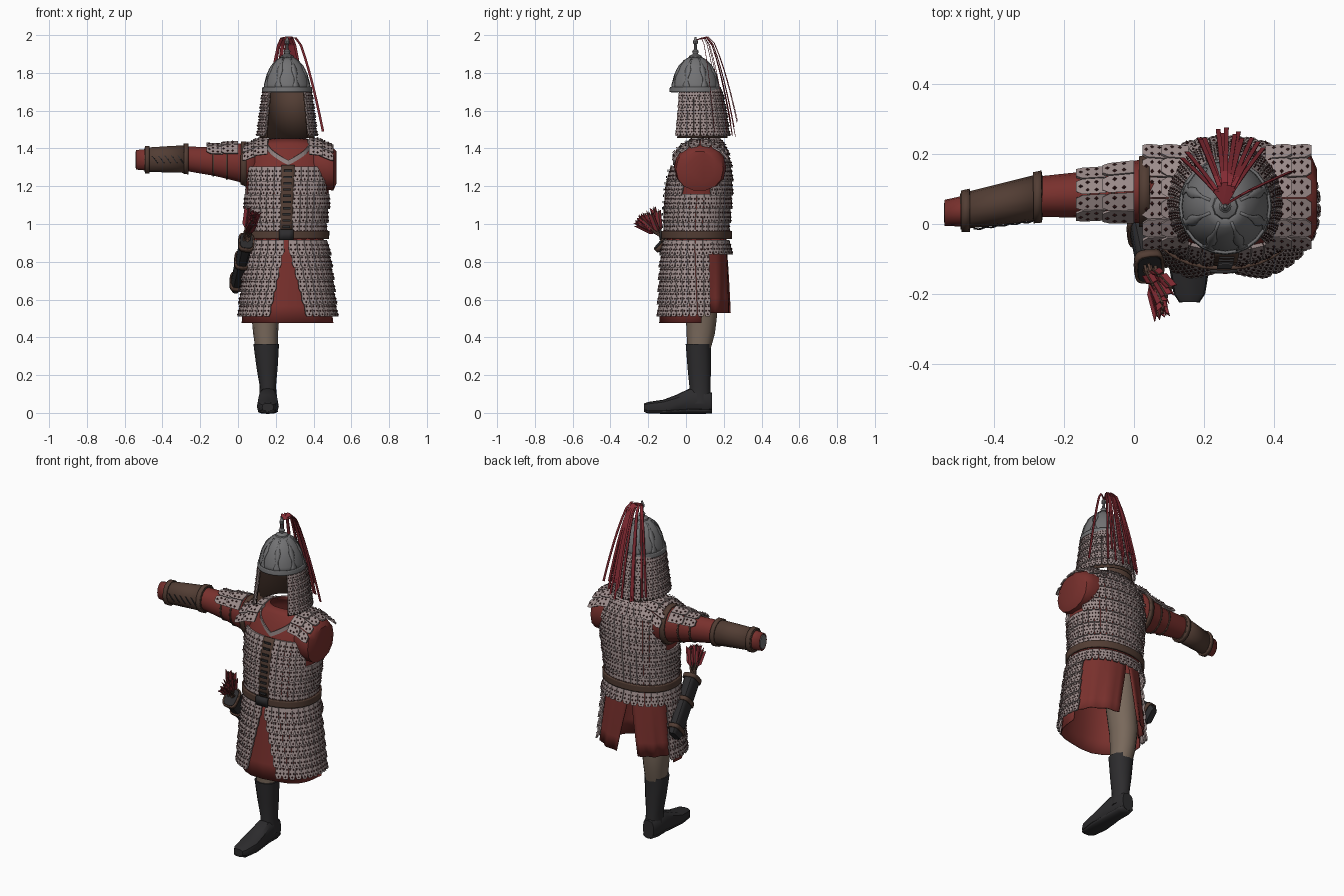
import bpy, bmesh, random
from math import sin, cos, radians, pi
from mathutils import Vector, Matrix

if "Cube" in bpy.data.objects:
    bpy.data.objects.remove(bpy.data.objects["Cube"])
random.seed(4)

def mat(name, *c):
    m = bpy.data.materials.new(name)
    m.diffuse_color = (*c, 1)
    m.use_nodes = True
    m.node_tree.nodes["Principled BSDF"].inputs["Base Color"].default_value = m.diffuse_color
    return m

RED, PLATE = mat("red_cloth", .19, .03, .026), mat("plate", .33, .26, .255)
BROWN, DARK = mat("leather", .085, .047, .034), mat("dark_leather", .026, .025, .027)
TAN, STEEL = mat("trousers", .19, .14, .105), mat("steel", .17, .17, .175)
RIVET, BRIGHT = mat("rivet", .05, .012, .012), mat("tassel_red", .24, .025, .035)

def mesh(name, verts, faces, mats, idx=None, thick=0, smooth=False):
    me = bpy.data.meshes.new(name)
    me.from_pydata([tuple(v) for v in verts], [], faces)
    for m in mats:
        me.materials.append(m)
    if idx:
        me.polygons.foreach_set("material_index", idx)
    bm = bmesh.new()
    bm.from_mesh(me)
    bmesh.ops.recalc_face_normals(bm, faces=bm.faces)
    bm.to_mesh(me)
    bm.free()
    ob = bpy.data.objects.new(name, me)
    bpy.context.collection.objects.link(ob)
    if thick:
        mod = ob.modifiers.new("thickness", 'SOLIDIFY')
        mod.thickness, mod.offset = thick, 0
    if smooth:
        bpy.ops.object.select_all(action='DESELECT')
        ob.select_set(True)
        bpy.context.view_layer.objects.active = ob
        bpy.ops.object.shade_smooth_by_angle(angle=radians(35))
    return ob

def lin(a, b, n):
    return [a + (b - a) * i / n for i in range(n + 1)]

def tube(keys, axis='z', e=2.2):
    """Surface f(angle, t, offset) through oval sections (t, c1, c2, r1, r2)."""
    def f(s, t, off=0):
        i = 0
        while i < len(keys) - 2 and t > keys[i + 1][0]:
            i += 1
        a, b = keys[i], keys[i + 1]
        k = min(1.2, max(-.2, (t - a[0]) / (b[0] - a[0])))
        c1, c2, r1, r2 = (a[j] + (b[j] - a[j]) * k for j in range(1, 5))
        c, d = cos(radians(s)), sin(radians(s))
        p = c1 + (r1 + off) * abs(c) ** (2 / e) * (1 if c > 0 else -1)
        q = c2 + (r2 + off) * abs(d) ** (2 / e) * (1 if d > 0 else -1)
        return Vector({'z': (p, q, t), 'x': (t, p, q), 'y': (p, t, q)}[axis])
    f.ts = [k[0] for k in keys]
    return f

def grid(name, f, ss, ts, m, off=0, closed=False, caps=False, thick=0, smooth=True):
    n, cols = len(ss), len(ss) if closed else len(ss) - 1
    v = [f(s, t, off) for t in ts for s in ss]
    fc = [(j*n + i, j*n + (i+1) % n, (j+1)*n + (i+1) % n, (j+1)*n + i)
          for j in range(len(ts) - 1) for i in range(cols)]
    if caps:
        fc += [tuple(range(n)), tuple(range(len(v) - n, len(v)))]
    return mesh(name, v, fc, [m], thick=thick, smooth=smooth)

def ring(n=20):
    return lin(0, 360, n)[:-1]

SHAPE = [(-.47, 0), (.47, 0), (.47, .74), (.3, .95), (-.3, .95), (-.47, .74)]
def plates(name, f, rows, base=.006, lift=.011):
    """Overlapping lamellae; each row is (s0, s1, count, t_top, t_bottom)."""
    V, F, I = [], [], []
    for s0, s1, n, t0, t1 in rows:
        w = (s1 - s0) / n
        for i in range(n):
            P = lambda u, v, o: f(s0 + w*(i + .5 + u), t0 + (t1 - t0)*v, base + lift*v + o)
            b = len(V)
            V += [P(u, v, .007) for u, v in SHAPE] + [P(u, v, -.003) for u, v in SHAPE]
            F.append(tuple(range(b, b + 6)))
            F += [(b + k, b + (k+1) % 6, b + 6 + (k+1) % 6, b + 6 + k) for k in range(6)]
            I += [0] * 7
            for u, v in ((-.24, .3), (.24, .3), (-.24, .58), (.24, .58), (0, .8)):
                b = len(V)
                V += [P(u + x, v + y, .0075) for x, y in ((.11, 0), (0, .07), (-.11, 0), (0, -.07))]
                V.append(P(u, v, .012))
                F += [(b + k, b + (k+1) % 4, b + 4) for k in range(4)]
                I += [1] * 4
    return mesh(name, V, F, [PLATE, RIVET], I)

def strip(name, pts, side, m, thick=.006):
    side = Vector(side)
    v = [q for p in pts for q in (Vector(p) - side, Vector(p) + side)]
    return mesh(name, v, [(2*i, 2*i+1, 2*i+3, 2*i+2) for i in range(len(pts) - 1)], [m], thick=thick)

# tunic torso
torso = tube([(.9, .255, .055, .195, .155), (.97, .256, .056, .196, .156), (1.05, .257, .06, .203, .16),
              (1.2, .261, .07, .215, .16), (1.3, .265, .08, .22, .145), (1.38, .267, .09, .2, .118),
              (1.42, .266, .095, .165, .098), (1.45, .263, .1, .1, .075)])
grid("tunic_torso", torso, ring(28), torso.ts, RED, closed=True, thick=.006)
rows = []
for i in range(5):
    t = 1.305 - .073 * i
    if t > 1.2:
        rows += [(207, 264, 6, t, t - .085), (276, 333, 6, t, t - .085), (18, 162, 14, t, t - .085)]
    else:
        rows += [(-84, 264, 34, t, t - .085)]
rows += [(28, 152, 12, 1.37, 1.295), (40, 140, 9, 1.425, 1.36)]
plates("torso_armour", torso, rows)
grid("front_strap", torso, lin(263, 277, 4), lin(.96, 1.31, 6), BROWN, off=.016, thick=.008)
for i in range(10):
    strip(f"front_toggle_{i}", [torso(s, .985 + .033*i, .026) for s in (266, 270, 274)], (0, 0, .006), DARK)
strip("neck_collar", [torso(s, 1.325 + .11 * min(1, abs(s - 270) / 45), .012) for s in range(215, 326, 5)],
      (0, 0, .013), PLATE)
plates("neck_plates", torso, [(15, 165, 11, 1.455, 1.415)], base=.002)
grid("waist_belt", torso, ring(28), [.922, .93, .955, .963], BROWN, off=.026, closed=True, thick=.012)
grid("belt_buckle", torso, lin(262, 278, 3), [.915, .97], DARK, off=.036, thick=.01)

# cloth skirt in panels, with a slit at the back
skirt = tube([(.47, .265, .05, .24, .19), (.75, .26, .053, .215, .17), (.93, .255, .055, .195, .155)])
def panel(name, top, bot, z):
    def f(u, v, off=0):
        a, b = (top[k] + (bot[k] - top[k]) * v for k in (0, 1))
        wave = .006 * sin(u * 6 * pi) * v
        return skirt(a + (b - a) * u, .93 + (z - .93) * v, off + wave)
    grid(name, f, lin(0, 1, 12), lin(0, 1, 5), RED, thick=.005)
panel("skirt_front", (165, 375), (172, 368), .475)
panel("skirt_back_left", (10, 97), (6, 82), .53)
panel("skirt_back_right", (97, 170), (112, 174), .53)
rows = [(15, 165, 14, .915, .835)]
for i in range(6):
    t = .915 - .065 * i
    rows += [(272 + 3.3*i, 380, 10, t, t - .085), (160, 268 - 3.3*i, 10, t, t - .085)]
plates("skirt_armour", skirt, rows, base=.012, lift=.014)

# right arm with bracer
arm = tube([(-.54, .032, 1.34, .034, .05), (-.48, .037, 1.34, .042, .056), (-.27, .078, 1.345, .055, .064),
            (-.12, .085, 1.33, .064, .075), (0, .092, 1.325, .085, .1), (.09, .095, 1.31, .1, .12)], 'x', 2)
grid("right_sleeve", arm, ring(14), arm.ts, RED, closed=True, thick=.006)
grid("right_bracer", arm, ring(14), [-.495, -.38, -.262], BROWN, off=.007, closed=True, thick=.008)
for i, x in enumerate((-.48, -.275)):
    grid(f"bracer_strap_{i}", arm, ring(14), [x - .012, x + .012], DARK if i > 1 else BROWN,
         off=.014, closed=True, thick=.01)
for i in range(5):
    x = -.455 + .034 * i
    strip(f"bracer_lace_{i}", [arm(165, x, .014), arm(180, x + .015, .015), arm(197, x + .03, .014)],
          (.003, 0, 0), DARK, .004)
grid("wrist_lining", arm, ring(14), [-.542, -.53], STEEL, off=-.006, closed=True, caps=True)
for i, x in enumerate((-.13, -.06)):
    grid(f"arm_tie_{i}", arm, ring(14), [x - .004, x + .004], BROWN, off=.005, closed=True, thick=.006)
grid("armhole_trim", arm, ring(14), [.015, .045], BROWN, off=.008, closed=True, thick=.01)
plates("upper_arm_armour", arm, [(25, 155, 4, .0, -.095), (25, 155, 4, -.08, -.17)], base=.008)

# left sleeve stump
stump = tube([(.4, .085, 1.31, .12, .115), (.47, .075, 1.3, .138, .122), (.505, .072, 1.29, .125, .115),
              (.522, .072, 1.3, .085, .085)], 'x')
grid("left_sleeve", stump, ring(14), stump.ts, RED, closed=True, caps=True)

# shoulder plates draped over the tops of the shoulders
for side, name in ((-1, "right"), (1, "left")):
    def pad(s, t, off=0):
        x = .265 + side * t
        z = 1.445 - 2.6 * max(0, t - .11) ** 2
        r = .15 + off
        return Vector((x, .08 + r * sin(radians(s)), z - .135 + r * cos(radians(s)) * .9))
    plates(name + "_shoulder_armour", pad, [(-66, 62, 6, .11, .19), (-66, 62, 6, .17, .245)], lift=.009)

# right leg and boot
leg = tube([(.33, .152, .068, .058, .06), (.42, .146, .078, .066, .075), (.52, .145, .082, .074, .083),
            (.85, .165, .07, .09, .1)])
grid("right_trouser_leg", leg, ring(12), leg.ts, TAN, closed=True, caps=True)
shaft = tube([(.05, .16, .075, .05, .058), (.14, .158, .074, .043, .056), (.24, .154, .07, .056, .062),
              (.345, .15, .066, .066, .066), (.365, .15, .066, .068, .068)])
grid("boot_shaft", shaft, ring(12), shaft.ts, DARK, closed=True, caps=True)
foot = tube([(-.222, .158, .03, .03, .02), (-.2, .158, .03, .045, .028), (-.12, .158, .035, .058, .035),
             (-.05, .158, .048, .055, .048), (.02, .158, .065, .048, .065), (.1, .158, .06, .048, .06),
             (.137, .158, .055, .036, .052)], 'y', 3)
grid("boot_foot", foot, ring(12), foot.ts, DARK, closed=True, caps=True)
grid("boot_sole", foot, lin(215, 325, 6), foot.ts, DARK, off=.002, thick=.006)

# helmet
dome = tube([(1.7, .26, .05, .123, .128), (1.74, .26, .05, .119, .123), (1.79, .26, .05, .106, .11),
             (1.835, .26, .05, .084, .087), (1.865, .26, .05, .058, .06), (1.883, .26, .05, .03, .03)], 'z', 2)
grid("helmet_dome", dome, ring(24), dome.ts, STEEL, closed=True, thick=.006)
grid("helmet_rim", dome, ring(24), [1.698, 1.705, 1.718, 1.724], STEEL, off=.006, closed=True, thick=.009)
for i in range(8):
    a = 45 * i + 22.5
    grid(f"helmet_rib_{i}", lambda u, t, o: dome(a + u * (6 + 3*sin((t - 1.7) * 70)), t, o), [-1, 0, 1],
         lin(1.715, 1.875, 8), STEEL, off=.004, thick=.006)
spike = tube([(z, .26, .05, r, r) for z, r in ((1.875, .04), (1.89, .034), (1.9, .014), (1.915, .018), (1.925, .009),
             (1.95, .007), (1.955, .013), (1.97, .013), (1.975, .008), (1.99, .005))], 'z', 2)
grid("helmet_spike", spike, ring(10), spike.ts, STEEL, closed=True, caps=True)

# neck guard under the helmet
guard = tube([(1.455, .26, .06, .145, .158), (1.6, .26, .06, .128, .138), (1.715, .26, .055, .113, .12)], 'z', 2)
grid("neck_guard_lining", guard, lin(-42, 222, 22), guard.ts, BROWN, thick=.005)
plates("neck_guard_armour", guard, [(-43, 223, 22, 1.715 - .048*i, 1.655 - .048*i) for i in range(5)], lift=.008)

# plume ribbons falling behind the helmet
for i in range(15):
    k = i / 7 - 1
    x1 = .26 + .115 * k + random.uniform(-.015, .015)
    end = Vector((x1, .27 - .07 * k * k + random.uniform(-.015, .01), random.uniform(1.44, 1.56)))
    if i == 14:
        end = Vector((.45, .15, 1.49))
    pts = []
    for u in lin(0, 1, 8):
        w = u ** .7
        pts.append((.26 + (end.x - .26) * w, .055 + (end.y - .055) * u ** .6,
                    1.975 + .09 * sin(min(1, u * 4) * pi / 2) - (1.975 - end.z + .09) * u ** 1.15))
    pts = [(x, y, min(z, 1.997)) for x, y, z in pts]
    strip(f"plume_ribbon_{i}", pts, (.0065, 0, 0), BRIGHT, .003)

# quiver slung on the right hip
A, B = Vector((-.015, .135, .665)), Vector((.045, -.13, .91))
d = (B - A).normalized()
e1 = Vector((1, 0, 0)).cross(d).normalized()
e0 = d.cross(e1)
M = Matrix((e0, e1, d)).transposed().to_4x4()
M.translation = A
L = (B - A).length
case = tube([(0, 0, 0, .02, .045), (.03, 0, 0, .027, .054), (L, 0, 0, .034, .05)], 'z', 3.5)
qf = lambda s, t, o=0: M @ case(s, t, o)
grid("quiver_case", qf, ring(16), [0, .03, L], DARK, closed=True, caps=True)
for i, t in enumerate((.03, .2, L - .025)):
    grid(f"quiver_band_{i}", qf, ring(16), [t, t + .024], BROWN, off=.005, closed=True, thick=.008)

# arrows with three red vanes each
V, F, I = [], [], []
for i in range(9):
    k = i / 4 - 1
    base = B + e1 * (.034 * k) + e0 * random.uniform(-.018, .018) - d * .04
    g = (Vector((.045 + random.uniform(-.03, .03), -.125 + .1*k, .165 + .055*k))).normalized()
    tip = base + g * random.uniform(.205, .23)
    p = g.orthogonal().normalized()
    q = g.cross(p)
    b = len(V)
    V += [c + w * .004 for c in (base, tip) for w in (p, q, -p, -q)]
    F += [(b + j, b + (j+1) % 4, b + 4 + (j+1) % 4, b + 4 + j) for j in range(4)] + [(b+4, b+5, b+6, b+7)]
    I += [0] * 5
    for j in range(3):
        w = (p * cos(j * 2.094) + q * sin(j * 2.094)) * .019
        b = len(V)
        V += [tip - g*.11, tip - g*.085 + w, tip + g*.008 + w, tip - g*.012]
        F.append((b, b + 1, b + 2, b + 3))
        I.append(1)
mesh("arrows", V, F, [BROWN, BRIGHT], I, thick=.003)
